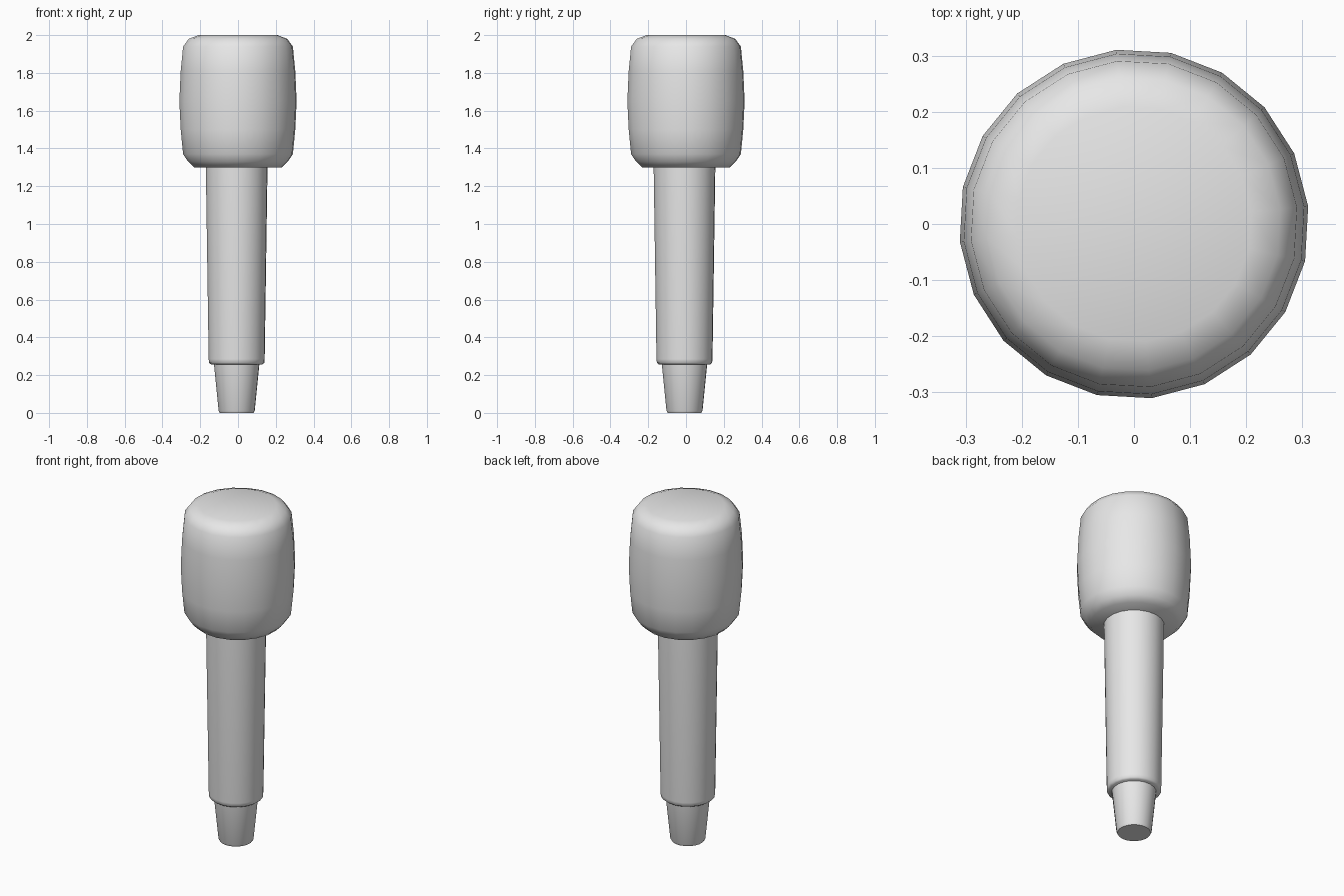
import bpy, bmesh, math

cube = bpy.data.objects.get("Cube")
if cube:
    bpy.data.objects.remove(cube, do_unlink=True)

# One plain grey
grey = bpy.data.materials.new("light_grey")
grey.use_nodes = True
colour = (0.8, 0.8, 0.8, 1)
grey.diffuse_color = colour
grey.node_tree.nodes["Principled BSDF"].inputs["Base Color"].default_value = colour

SIDES = 20
TURN = math.radians(5.8)


def turned_part(name, profile, centre, sharp_angle):
    """Closed turned solid from (radius, height) pairs, bottom to top."""
    bm = bmesh.new()
    rings = []
    for radius, z in profile:
        angles = [TURN + math.tau * i / SIDES for i in range(SIDES)]
        rings.append([bm.verts.new((radius * math.cos(a), radius * math.sin(a), z))
                      for a in angles])
    for low, high in zip(rings, rings[1:]):
        for i in range(SIDES):
            j = (i + 1) % SIDES
            bm.faces.new((low[i], low[j], high[j], high[i]))
    bm.faces.new(rings[0][::-1])
    bm.faces.new(rings[-1])
    mesh = bpy.data.meshes.new(name)
    bm.to_mesh(mesh)
    bm.free()
    mesh.materials.append(grey)
    obj = bpy.data.objects.new(name, mesh)
    obj.location = (*centre, 0)
    bpy.context.collection.objects.link(obj)
    bpy.ops.object.select_all(action='DESELECT')
    obj.select_set(True)
    bpy.context.view_layer.objects.active = obj
    bpy.ops.object.shade_smooth_by_angle(angle=math.radians(sharp_angle))
    return obj


# Barrel-shaped head with rounded rims
turned_part("head", [(0.235, 1.3), (0.265, 1.33), (0.292, 1.37), (0.305, 1.5),
                     (0.312, 1.65), (0.305, 1.81), (0.292, 1.94), (0.262, 1.98),
                     (0.21, 2.0)], (0, 0), 60)

# Tapered handle, running a little way into the head
turned_part("handle", [(0.137, 0.257), (0.147, 0.265), (0.149, 0.285),
                       (0.165, 1.36)], (-0.007, -0.008), 50)

# Narrow end plug
turned_part("end_plug", [(0.09, 0.0), (0.096, 0.012), (0.124, 0.29)],
            (-0.007, -0.008), 50)
